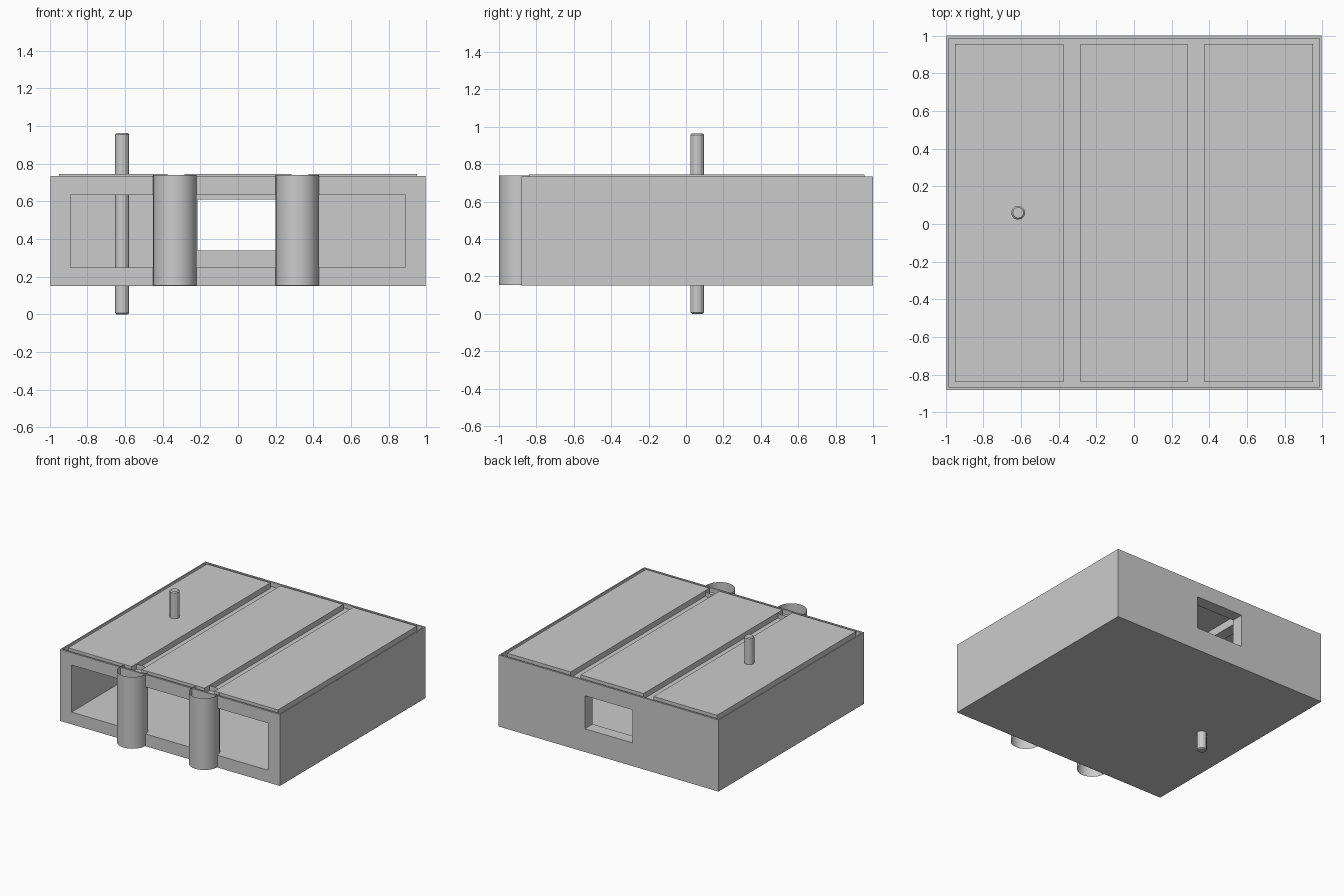
import bpy

if "Cube" in bpy.data.objects:
    bpy.data.objects.remove(bpy.data.objects["Cube"])

grey = bpy.data.materials.new("plain_grey")
grey.diffuse_color = (0.6, 0.6, 0.6, 1)
grey.use_nodes = True
grey.node_tree.nodes["Principled BSDF"].inputs["Base Color"].default_value = grey.diffuse_color


def box(name, x, y, z):
    """Box from (min, max) pairs on each axis."""
    c = [(a + b) / 2 for a, b in (x, y, z)]
    bpy.ops.mesh.primitive_cube_add(size=1, location=c)
    ob = bpy.context.object
    ob.name = name
    ob.scale = [b - a for a, b in (x, y, z)]
    bpy.ops.object.transform_apply(location=False, rotation=False, scale=True)
    ob.data.materials.append(grey)
    return ob


def cut(ob, x, y, z):
    """Cut a rectangular opening and discard the cutter."""
    cutter = box("cutter", x, y, z)
    cutter.hide_render = True
    mod = ob.modifiers.new("opening", 'BOOLEAN')
    mod.operation = 'DIFFERENCE'
    mod.solver = 'EXACT'
    mod.object = cutter
    bpy.context.view_layer.objects.active = ob
    bpy.ops.object.modifier_apply(modifier=mod.name)
    bpy.data.objects.remove(cutter, do_unlink=True)


def cylinder(name, sides, r, loc, depth, cap):
    bpy.ops.mesh.primitive_cylinder_add(vertices=sides, radius=r, depth=depth,
                                        location=loc, end_fill_type=cap)
    ob = bpy.context.object
    ob.name = name
    ob.data.materials.append(grey)
    return ob


# Lids: three long plates across the top
lid_spans = {"left": (-0.95, -0.375), "middle": (-0.285, 0.285), "right": (0.375, 0.95)}

# Housing: hollow, open at the front, window at the back, sunken top
housing = box("housing", (-0.995, 0.995), (-0.88, 1.0), (0.15, 0.735))
cut(housing, (-0.985, 0.985), (-0.865, 0.985), (0.70, 0.9))
cut(housing, (-0.89, 0.89), (-1.1, 0.90), (0.25, 0.635))
cut(housing, (-0.215, 0.215), (0.8, 1.2), (0.34, 0.61))

# Wells under the lids leave two ceiling beams between them
for a, b in lid_spans.values():
    cut(housing, (max(a, -0.88), min(b, 0.88)), (-0.80, 0.89), (0.5, 0.8))

for side, span in lid_spans.items():
    box(side + "_lid", span, (-0.84, 0.955), (0.70, 0.745))

# Front columns: open tubes half sunk in the front wall
for side, x in (("left", -0.335), ("right", 0.315)):
    tube = cylinder(side + "_column", 32, 0.115, (x, -0.885, 0.447), 0.586, 'NOTHING')
    bpy.ops.object.shade_smooth_by_angle()

# Axle: thin rod running through the whole housing
rod = cylinder("axle", 12, 0.037, (-0.615, 0.06, 0.482), 0.964, 'NGON')
bevel = rod.modifiers.new("end_chamfer", 'BEVEL')
bevel.width = 0.008
bevel.segments = 1
bevel.limit_method = 'ANGLE'
bevel.angle_limit = 1.0
